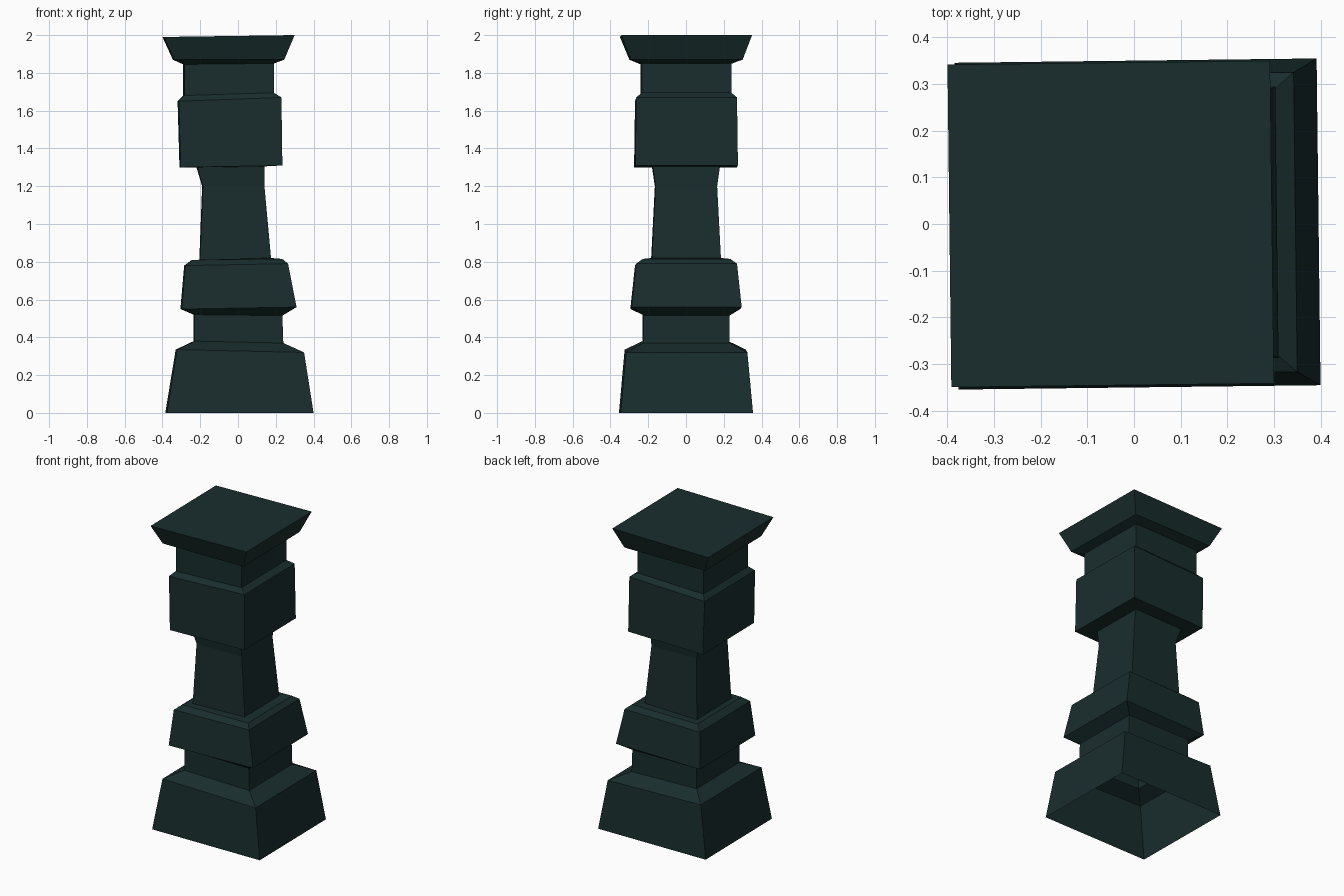
import bpy, bmesh, math

# Square rings, bottom to top: left x, left z, right x, right z, half depth
RINGS = [
    # plinth
    (-0.385, 0.00, 0.40, 0.00, 0.355),
    (-0.33, 0.335, 0.35, 0.32, 0.325),
    (-0.235, 0.38, 0.24, 0.37, 0.23),
    # lower neck and block
    (-0.235, 0.52, 0.235, 0.515, 0.23),
    (-0.305, 0.55, 0.31, 0.56, 0.295),
    (-0.285, 0.78, 0.265, 0.79, 0.27),
    (-0.245, 0.81, 0.235, 0.815, 0.235),
    # shaft
    (-0.205, 0.81, 0.175, 0.82, 0.185),
    (-0.19, 1.20, 0.14, 1.20, 0.165),
    (-0.22, 1.30, 0.14, 1.305, 0.18),
    # upper block
    (-0.31, 1.30, 0.235, 1.31, 0.275),
    (-0.32, 1.65, 0.23, 1.67, 0.27),
    (-0.29, 1.68, 0.19, 1.695, 0.24),
    (-0.29, 1.845, 0.19, 1.85, 0.24),
    # cap
    (-0.345, 1.87, 0.245, 1.87, 0.30),
    (-0.40, 1.99, 0.30, 2.00, 0.35),
]
TWIST = 0.012  # slight turn of the whole column


def add_ring(bm, xl, zl, xr, zr, h):
    cx, hx = (xl + xr) / 2, (xr - xl) / 2
    s, c = math.sin(TWIST), math.cos(TWIST)
    a, b = hx - s * h, h - s * hx  # keep the outer size after turning
    corners = [(-a, -b, zl), (a, -b, zr), (a, b, zr), (-a, b, zl)]
    return [bm.verts.new((cx + x * c - y * s, x * s + y * c, z)) for x, y, z in corners]


# Column shell, open underneath and closed on top
bm = bmesh.new()
rings = [add_ring(bm, *r) for r in RINGS]
for low, high in zip(rings, rings[1:]):
    for i in range(4):
        j = (i + 1) % 4
        bm.faces.new((low[i], low[j], high[j], high[i]))
bm.faces.new(rings[-1])
mesh = bpy.data.meshes.new("column")
bm.to_mesh(mesh)
bm.free()
column = bpy.data.objects.new("column", mesh)
bpy.context.collection.objects.link(column)

# Dark green stone
stone = bpy.data.materials.new("dark_stone")
stone.diffuse_color = (0.010, 0.026, 0.026, 1)
mesh.materials.append(stone)
